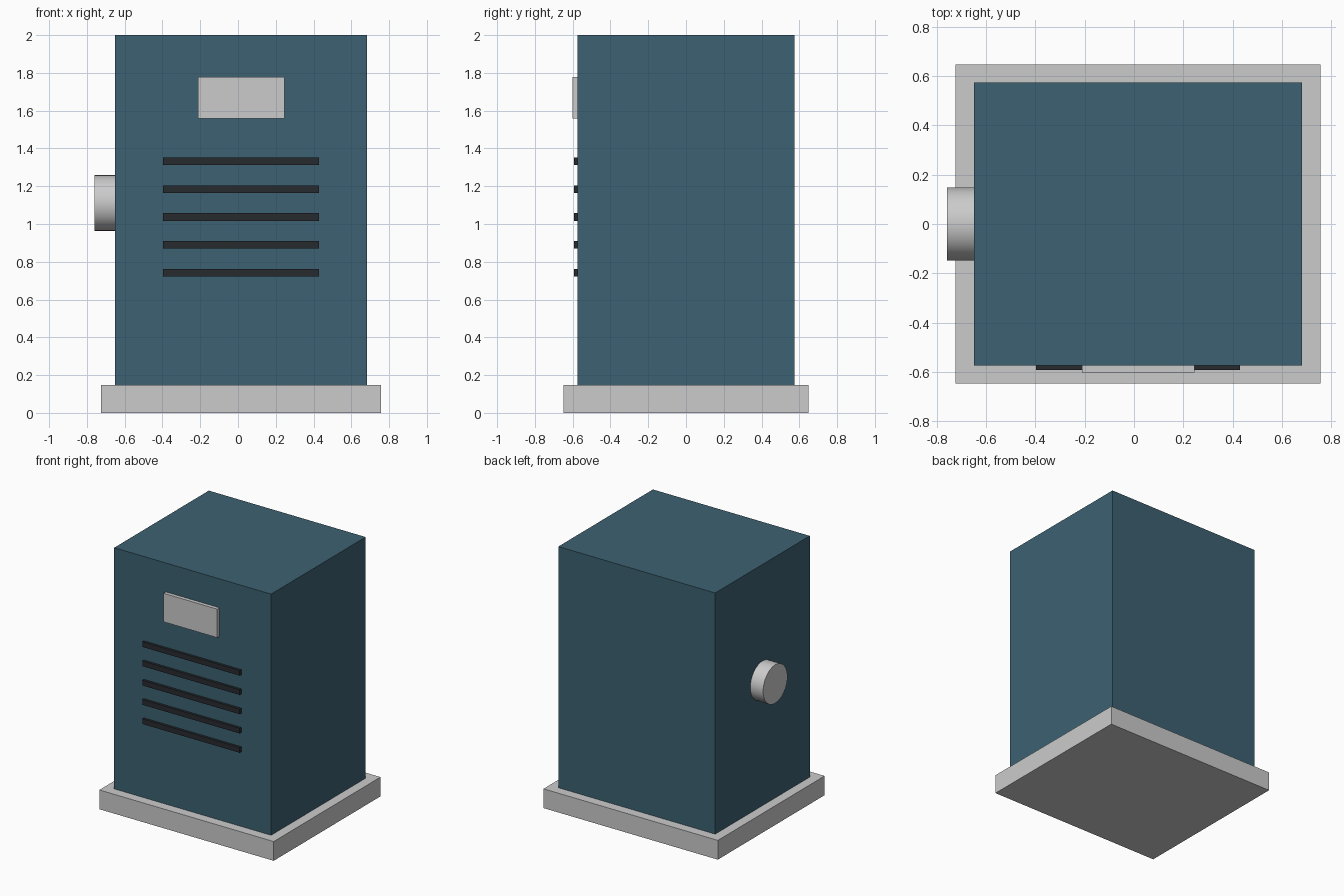
import bpy
from math import pi

if "Cube" in bpy.data.objects:
    bpy.data.objects.remove(bpy.data.objects["Cube"])


def material(name, color):
    mat = bpy.data.materials.new(name)
    mat.diffuse_color = color
    mat.use_nodes = True
    mat.node_tree.nodes["Principled BSDF"].inputs["Base Color"].default_value = mat.diffuse_color
    return mat


def box(name, x, y, z, mat=None):
    """Box from (min, max) ranges on each axis."""
    bpy.ops.mesh.primitive_cube_add(size=1, location=[sum(r) / 2 for r in (x, y, z)])
    obj = bpy.context.object
    obj.name = name
    obj.scale = [r[1] - r[0] for r in (x, y, z)]
    bpy.ops.object.transform_apply(location=False, rotation=False, scale=True)
    if mat:
        obj.data.materials.append(mat)
    return obj


teal = material("teal_paint", (0.045, 0.12, 0.165, 1))
dark = material("dark_vent", (0.02, 0.024, 0.028, 1))

# Plinth and cabinet
box("base_plinth", (-0.724, 0.757), (-0.648, 0.648), (0, 0.148))
box("cabinet_body", (-0.65, 0.683), (-0.574, 0.574), (0.148, 2), teal)

# Front plate and vent slats
box("front_plate", (-0.211, 0.245), (-0.602, -0.57), (1.559, 1.778))
for i in range(5):
    z = 0.741 + i * 0.148
    box(f"vent_slat_{i + 1}", (-0.398, 0.43), (-0.593, -0.57), (z - 0.02, z + 0.02), dark)

# Round side outlet on the left
bpy.ops.mesh.primitive_cylinder_add(vertices=32, radius=0.148, depth=0.117,
                                    location=(-0.7, 0, 1.111), rotation=(0, pi / 2, 0))
outlet = bpy.context.object
outlet.name = "side_outlet"
bpy.ops.object.shade_smooth_by_angle()
